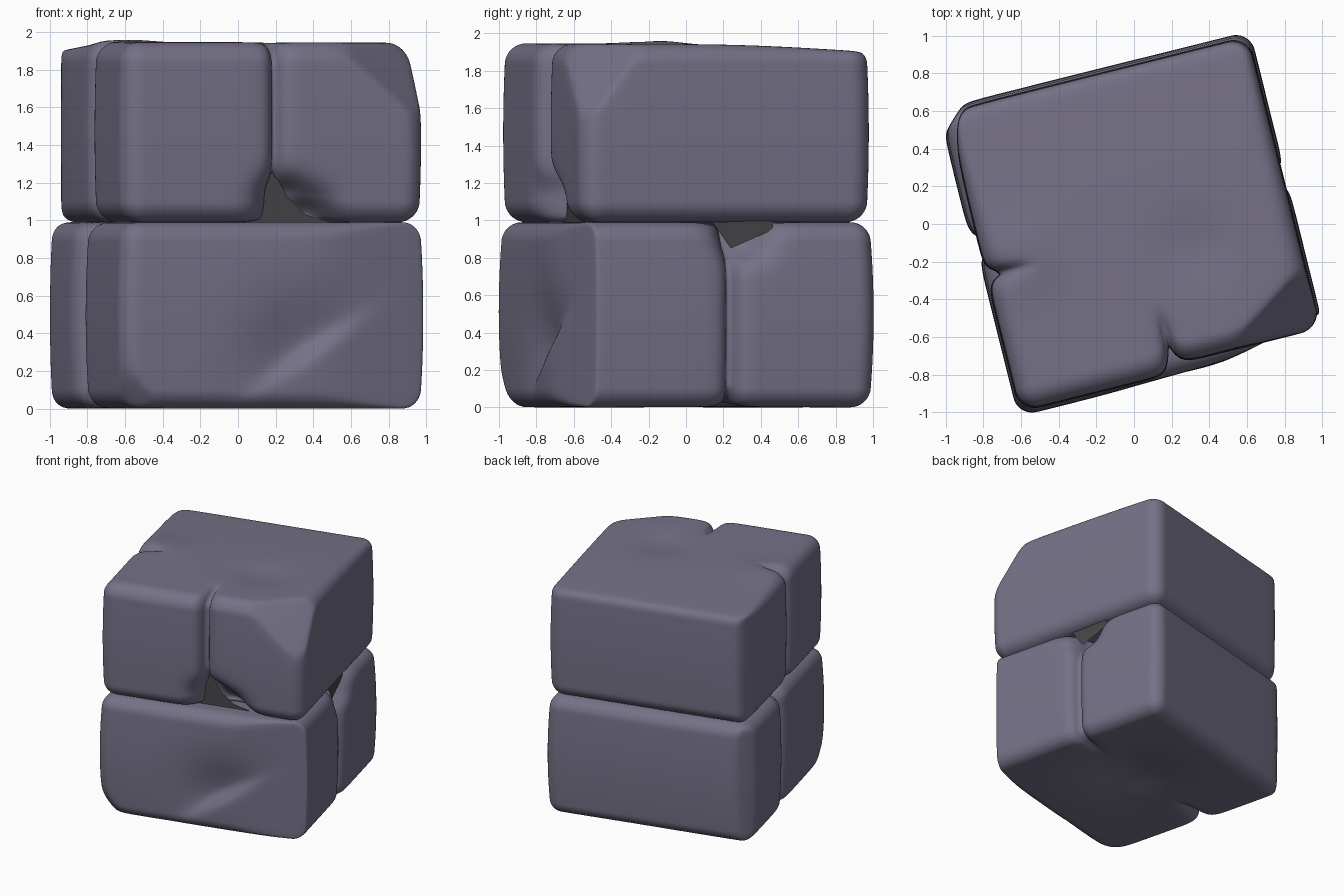
import bpy, bmesh, math
from mathutils import Vector

if "Cube" in bpy.data.objects:
    bpy.data.objects.remove(bpy.data.objects["Cube"], do_unlink=True)

TURN = math.radians(14)


def material(name, colour):
    m = bpy.data.materials.new(name)
    m.use_nodes = True
    m.diffuse_color = colour
    node = m.node_tree.nodes["Principled BSDF"]
    node.inputs["Base Color"].default_value = colour
    node.inputs["Roughness"].default_value = 0.9
    return m


stone = material("violet grey stone", (0.178, 0.165, 0.242, 1))
shadow = material("dark gap", (0.06, 0.06, 0.065, 1))


def add_object(name, bm, z, mat):
    mesh = bpy.data.meshes.new(name)
    bm.to_mesh(mesh)
    bm.free()
    mesh.materials.append(mat)
    ob = bpy.data.objects.new(name, mesh)
    ob.location.z = z
    ob.rotation_euler.z = TURN
    bpy.context.collection.objects.link(ob)


def rounded(q, half, radius):
    """Move a point of a box onto the box with rounded edges."""
    inner = Vector([max(radius - h, min(h - radius, c)) for c, h in zip(q, half)])
    d = q - inner
    return inner + d.normalized() * radius if d.length > 1e-6 else q


def fade(distance, reach):
    t = max(0.0, min(1.0, 1 - distance / reach))
    return t * t * (3 - 2 * t)


def stone_course(name, z, half, radius, bulge, cuts, seams, dents):
    half = Vector(half)
    bm = bmesh.new()
    bmesh.ops.create_cube(bm, size=2)
    bmesh.ops.subdivide_edges(bm, edges=bm.edges[:], cuts=75, use_grid_fill=True)
    for v in bm.verts:
        q = rounded(Vector([a * b for a, b in zip(v.co, half)]), half, radius)
        # Slightly swollen sides
        swell = 1 + bulge * (1 - (q.z / half.z) ** 2)
        q.x *= swell
        q.y *= swell
        # Softly worn corners
        for normal, limit in cuts:
            n = Vector(normal).normalized()
            excess = q.dot(n) - limit
            q -= n * (excess + math.hypot(excess, 0.03)) / 2
        # Seams between neighbouring stones
        base = q.copy()
        for axis, sign, pos, width, depth, reach, step in seams:
            off = base[1 - axis] - pos
            near = fade(half[axis] - sign * base[axis], reach)
            crease = math.exp(-abs(off) / width)
            side = step / (1 + math.exp(-off / 0.015))
            q[axis] -= sign * near * (depth * crease + side)
            q.z -= math.copysign(0.08, base.z) * near * crease * abs(base.z / half.z) ** 4
        # Worn hollows, some ending at a sharp ledge
        for centre, size, push, ledge in dents:
            away = base - Vector(centre)
            amount = math.exp(-(away.length / size) ** 2)
            if ledge:
                amount /= 1 + math.exp(-away.dot(Vector(ledge)) / 0.02)
            q += Vector(push) * amount
        v.co = q
    for f in bm.faces:
        f.smooth = True
    bmesh.ops.recalc_face_normals(bm, faces=bm.faces[:])
    add_object(name, bm, z, stone)


def gap_plate(name, points):
    """Thin dark plate seen deep in an opening between stones."""
    bm = bmesh.new()
    bm.faces.new([bm.verts.new(p) for p in points])
    add_object(name, bm, 0, shadow)


# Lower course: a front and a back stone
stone_course(
    "lower_stones", 0.495, (0.825, 0.825, 0.495), 0.1, 0.025,
    cuts=[((0.23, -0.97, 0), 0.88), ((-0.7, 0.7, 0), 1.1), ((-0.6, -0.6, -0.5), 1.14)],
    seams=[(0, 1, 0.05, 0.03, 0.13, 0.45, 0.0),
           (0, -1, 0.09, 0.035, 0.15, 0.45, -0.02)],
    dents=[((0.18, -0.83, -0.2), 0.3, (0, 0.085, 0), (-0.55, 0, 0.83)),
           ((0.82, 0.12, 0.46), 0.14, (-0.13, 0, -0.08), None),
           ((0.1, 0.05, -0.5), 0.35, (0, 0, 0.08), None)])

# Upper course: a wide back stone and two front stones
stone_course(
    "upper_stones", 1.47, (0.82, 0.812, 0.48), 0.11, 0.015,
    cuts=[((0.5, -0.63, 0.59), 0.96), ((0, 0.07, 1), 0.492), ((-0.968, 0.25, 0), 0.955),
          ((-0.7, 0.7, 0), 1.1)],
    seams=[(1, -1, 0.02, 0.03, 0.13, 0.4, 0.045),
           (0, -1, -0.08, 0.03, 0.09, 0.3, 0.0)],
    dents=[((0.05, -0.78, -0.38), 0.13, (0, 0.17, 0.04), None),
           ((0.22, -0.76, -0.46), 0.14, (0, 0.14, 0.05), None),
           ((0.28, -0.2, 0.48), 0.2, (0, 0, -0.025), None),
           ((-0.62, 0.0, 0.48), 0.2, (0, 0, 0.02), None)])

# Dark openings where three stones meet
gap_plate("front_gap", [(-0.12, -0.65, 0.98), (0.38, -0.65, 0.98), (0.21, -0.65, 1.03),
                        (0.11, -0.65, 1.12), (0.03, -0.65, 1.27)])
gap_plate("right_gap", [(0.75, -0.04, 0.99), (0.75, 0.06, 0.85), (0.75, 0.29, 0.95),
                        (0.75, 0.29, 1.0)])
